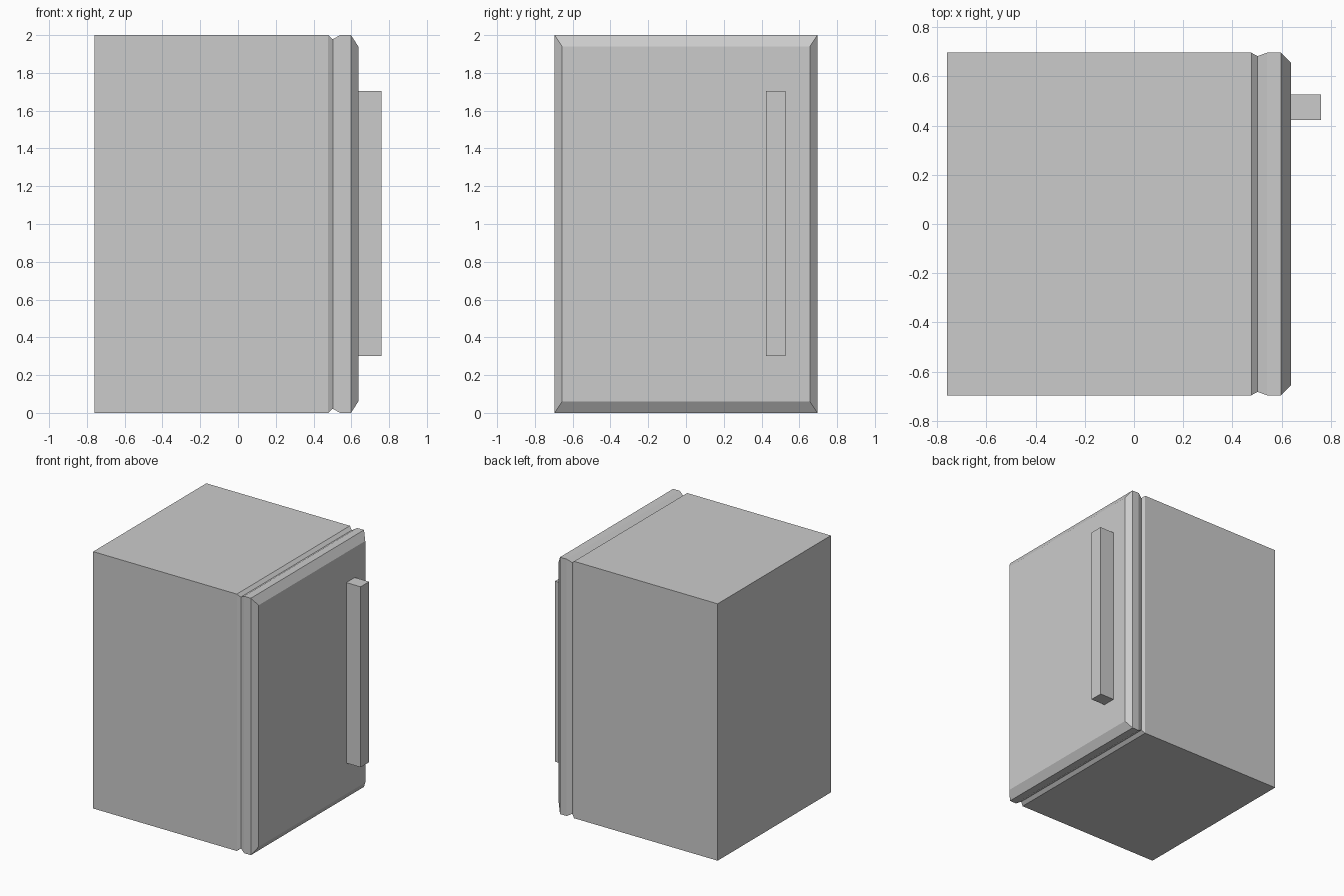
import bpy, bmesh

if "Cube" in bpy.data.objects:
    bpy.data.objects.remove(bpy.data.objects["Cube"])

HALF_Y, HEIGHT = 0.696, 2.0


def loft_along_x(name, rings):
    """Box-like solid from rectangular rings: (x, inset in y, inset in z)."""
    bm = bmesh.new()
    loops = []
    for x, iy, iz in rings:
        y, z0, z1 = HALF_Y - iy, iz, HEIGHT - iz
        loops.append([bm.verts.new((x, a, b))
                      for a, b in ((-y, z0), (y, z0), (y, z1), (-y, z1))])
    for r0, r1 in zip(loops, loops[1:]):
        for i in range(4):
            j = (i + 1) % 4
            bm.faces.new((r0[i], r0[j], r1[j], r1[i]))
    bm.faces.new(loops[0])
    bm.faces.new(loops[-1])
    bmesh.ops.recalc_face_normals(bm, faces=bm.faces)
    mesh = bpy.data.meshes.new(name)
    bm.to_mesh(mesh)
    bm.free()
    obj = bpy.data.objects.new(name, mesh)
    bpy.context.collection.objects.link(obj)
    return obj


# Cabinet, with its front rim tapering into the door seam
loft_along_x("cabinet", [(-0.76, 0, 0), (0.477, 0, 0), (0.502, 0.014, 0.022)])

# Door, bevelled at the seam and around its outer face
loft_along_x("door", [(0.502, 0.014, 0.022), (0.54, 0, 0),
                      (0.598, 0, 0), (0.637, 0.04, 0.06)])

# Vertical bar handle
bpy.ops.mesh.primitive_cube_add(size=1, location=(0.6985, 0.475, 1.0025))
handle = bpy.context.object
handle.name = "handle"
handle.scale = (0.123, 0.104, 1.405)
